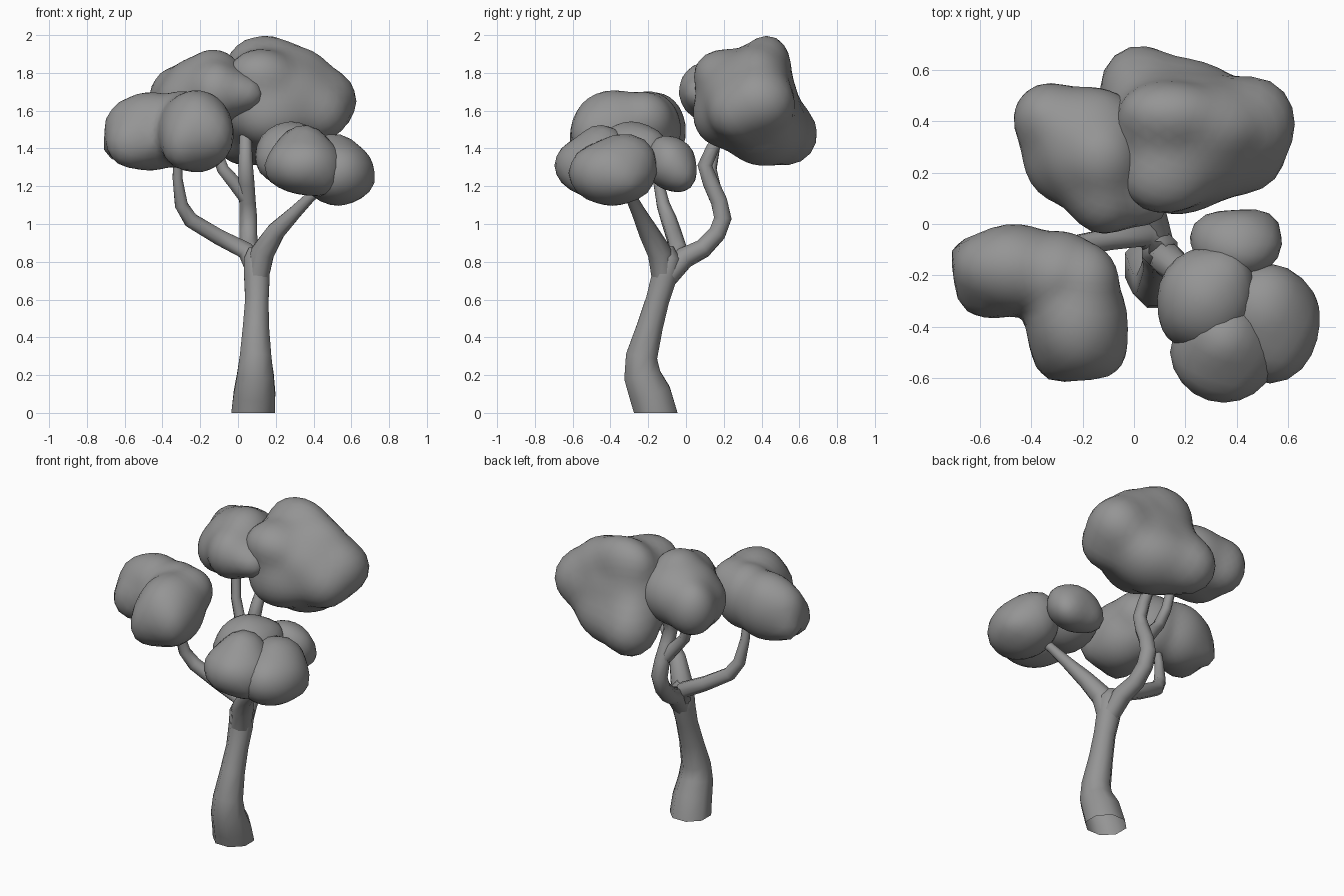
import bpy, bmesh, math
from mathutils import Vector
from mathutils.bvhtree import BVHTree

if "Cube" in bpy.data.objects:
    bpy.data.objects.remove(bpy.data.objects["Cube"])

grey = bpy.data.materials.new("plain_grey")
grey.use_nodes = True
COLOUR = (0.3, 0.3, 0.3, 1)
grey.diffuse_color = COLOUR
grey.node_tree.nodes["Principled BSDF"].inputs["Base Color"].default_value = COLOUR


def finish(bm, name, angle):
    bmesh.ops.recalc_face_normals(bm, faces=bm.faces)
    mesh = bpy.data.meshes.new(name)
    bm.to_mesh(mesh)
    bm.free()
    mesh.materials.append(grey)
    obj = bpy.data.objects.new(name, mesh)
    bpy.context.collection.objects.link(obj)
    bpy.ops.object.select_all(action="DESELECT")
    obj.select_set(True)
    bpy.context.view_layer.objects.active = obj
    bpy.ops.object.shade_smooth_by_angle(angle=math.radians(angle))


def tube(name, path, sides=8, flat_base=False):
    """Open-ended tapered limb through (x, y, z, radius) points."""
    bm = bmesh.new()
    pts = [Vector(p[:3]) for p in path]
    rings = []
    for i, p in enumerate(pts):
        d = (pts[min(i + 1, len(pts) - 1)] - pts[max(i - 1, 0)]).normalized()
        if flat_base and i == 0:
            d = Vector((0, 0, 1))
        u = Vector((0, 1, 0)).cross(d) if abs(d.y) < 0.8 else Vector((1, 0, 0))
        u = (u - d * u.dot(d)).normalized()
        v = d.cross(u)
        ring = []
        for k in range(sides):
            a = 2 * math.pi * (k + 0.5) / sides
            ring.append(bm.verts.new(p + (u * math.cos(a) + v * math.sin(a)) * path[i][3]))
        rings.append(ring)
    for low, high in zip(rings, rings[1:]):
        for k in range(sides):
            n = (k + 1) % sides
            bm.faces.new((low[k], low[n], high[n], high[k]))
    finish(bm, name, 50)


def ray_exit(origin, d, centre, radii):
    """Distance at which a ray leaves an ellipsoid, or 0 if it misses."""
    o = Vector([(origin[i] - centre[i]) / radii[i] for i in range(3)])
    e = Vector([d[i] / radii[i] for i in range(3)])
    a, b, c = e.dot(e), o.dot(e), o.dot(o) - 1
    disc = b * b - a * c
    return (-b + math.sqrt(disc)) / a if disc > 0 else 0


def hull_tree(points):
    bm = bmesh.new()
    for p in points:
        bm.verts.new(p)
    bmesh.ops.convex_hull(bm, input=bm.verts)
    tree = BVHTree.FromBMesh(bm)
    bm.free()
    return tree


def foliage(name, lobes, fill, detail=3, smooth=2, swell=1.045):
    """Blob wrapped around lobes of (centre, radii); fill levels the hollows."""
    bm = bmesh.new()
    bmesh.ops.create_icosphere(bm, subdivisions=detail, radius=1)
    core = Vector(lobes[0][0])
    dirs = [v.co.normalized() for v in bm.verts]
    reach = [max(ray_exit(core, d, c, r) for c, r in lobes) for d in dirs]
    tree = hull_tree([core + d * r for d, r in zip(dirs, reach)])
    for v, d, r in zip(bm.verts, dirs, reach):
        outer = tree.ray_cast(core, d)[3] or r
        v.co = core + d * swell * (r + fill * (outer - r))
    for _ in range(smooth):
        bmesh.ops.smooth_vert(bm, verts=bm.verts, factor=0.5,
                              use_axis_x=True, use_axis_y=True, use_axis_z=True)
    finish(bm, name, 60)


# Trunk and limbs
tube("trunk", [(.08, -.16, 0, .125), (.087, -.19, .1, .119), (.092, -.232, .2, .105),
               (.093, -.235, .3, .09), (.095, -.19, .46, .074), (.1, -.15, .6, .067),
               (.1, -.115, .72, .073), (.1, -.1, .82, .075), (.09, -.1, .88, .035)],
     flat_base=True)
tube("left_limb", [(.1, -.09, .75, .06), (.04, -.04, .86, .05), (-.1, -.06, .93, .045),
                   (-.25, -.09, 1.02, .043), (-.3, -.12, 1.1, .037),
                   (-.32, -.15, 1.24, .028), (-.32, -.17, 1.34, .026)])
tube("right_limb", [(.1, -.12, .7, .063), (.13, -.14, .85, .067), (.2, -.2, .96, .053),
                    (.3, -.25, 1.06, .038), (.38, -.29, 1.14, .03), (.45, -.32, 1.2, .028)])
tube("back_limb", [(.1, -.1, .72, .06), (.08, -.01, .82, .058), (.06, .09, .87, .052),
                   (.055, .165, .95, .05), (.055, .195, 1.03, .05), (.05, .175, 1.12, .047),
                   (.045, .13, 1.22, .045), (.04, .1, 1.31, .042), (.04, .14, 1.4, .037),
                   (.04, .18, 1.46, .034)])
tube("back_twig", [(.04, .16, 1.14, .04), (-.02, .14, 1.22, .039), (-.08, .13, 1.29, .034),
                   (-.12, .15, 1.4, .031), (-.14, .18, 1.55, .028)])

# Tall crown at the back
foliage("crown_main", [((.2, .32, 1.65), (.33, .24, .25)),
                       ((.47, .39, 1.65), (.16, .19, .17)),
                       ((.44, .28, 1.6), (.15, .16, .16)),
                       ((.14, .43, 1.86), (.2, .12, .14)),
                       ((.12, .18, 1.79), (.17, .14, .13)),
                       ((.3, .38, 1.76), (.2, .15, .18)),
                       ((.02, .53, 1.48), (.16, .17, .18)),
                       ((.2, .42, 1.49), (.24, .22, .18)),
                       ((.17, .19, 1.58), (.2, .15, .17))], .5, 4, 2, 1.02)
foliage("crown_side", [((-.17, .3, 1.69), (.23, .23, .2)),
                       ((-.33, .41, 1.66), (.14, .14, .17)),
                       ((-.29, .27, 1.64), (.14, .18, .16)),
                       ((-.12, .12, 1.7), (.14, .16, .16)),
                       ((.05, .09, 1.69), (.1, .1, .1)),
                       ((-.13, .26, 1.82), (.13, .14, .1))], .5, 4, 2, 1.025)

# Left clump, an L-shaped mass
foliage("left_clump", [((-.3, -.2, 1.5), (.19, .17, .2)),
                       ((-.47, -.17, 1.49), (.21, .17, .21)),
                       ((-.66, -.11, 1.4), (.075, .07, .08)),
                       ((-.59, -.17, 1.52), (.12, .13, .14)),
                       ((-.56, -.26, 1.43), (.14, .12, .14)),
                       ((-.22, -.38, 1.49), (.195, .23, .22)),
                       ((-.3, -.49, 1.44), (.11, .13, .16)),
                       ((-.13, -.48, 1.47), (.11, .13, .16)),
                       ((-.2, -.23, 1.55), (.14, .16, .15))], .12, 4, 2, 1.02)

# Right clump
foliage("right_clump_back", [((.4, -.08, 1.32), (.18, .13, .14)),
                             ((.41, -.12, 1.36), (.14, .08, .11)),
                             ((.47, -.03, 1.27), (.11, .09, .11)),
                             ((.32, -.04, 1.28), (.11, .09, .11))], .6)
foliage("right_clump_inner", [((.28, -.29, 1.37), (.19, .2, .17)),
                              ((.2, -.38, 1.33), (.11, .11, .11)),
                              ((.37, -.2, 1.39), (.1, .11, .12))], .6)
foliage("right_clump_outer", [((.53, -.39, 1.27), (.19, .24, .17)),
                              ((.64, -.35, 1.24), (.09, .13, .1)),
                              ((.5, -.32, 1.35), (.16, .17, .13))], .6)
foliage("right_clump_front", [((.35, -.5, 1.31), (.21, .2, .15)),
                              ((.23, -.5, 1.3), (.1, .1, .1)),
                              ((.44, -.52, 1.27), (.11, .13, .13)),
                              ((.35, -.44, 1.4), (.14, .14, .13))], .6)
